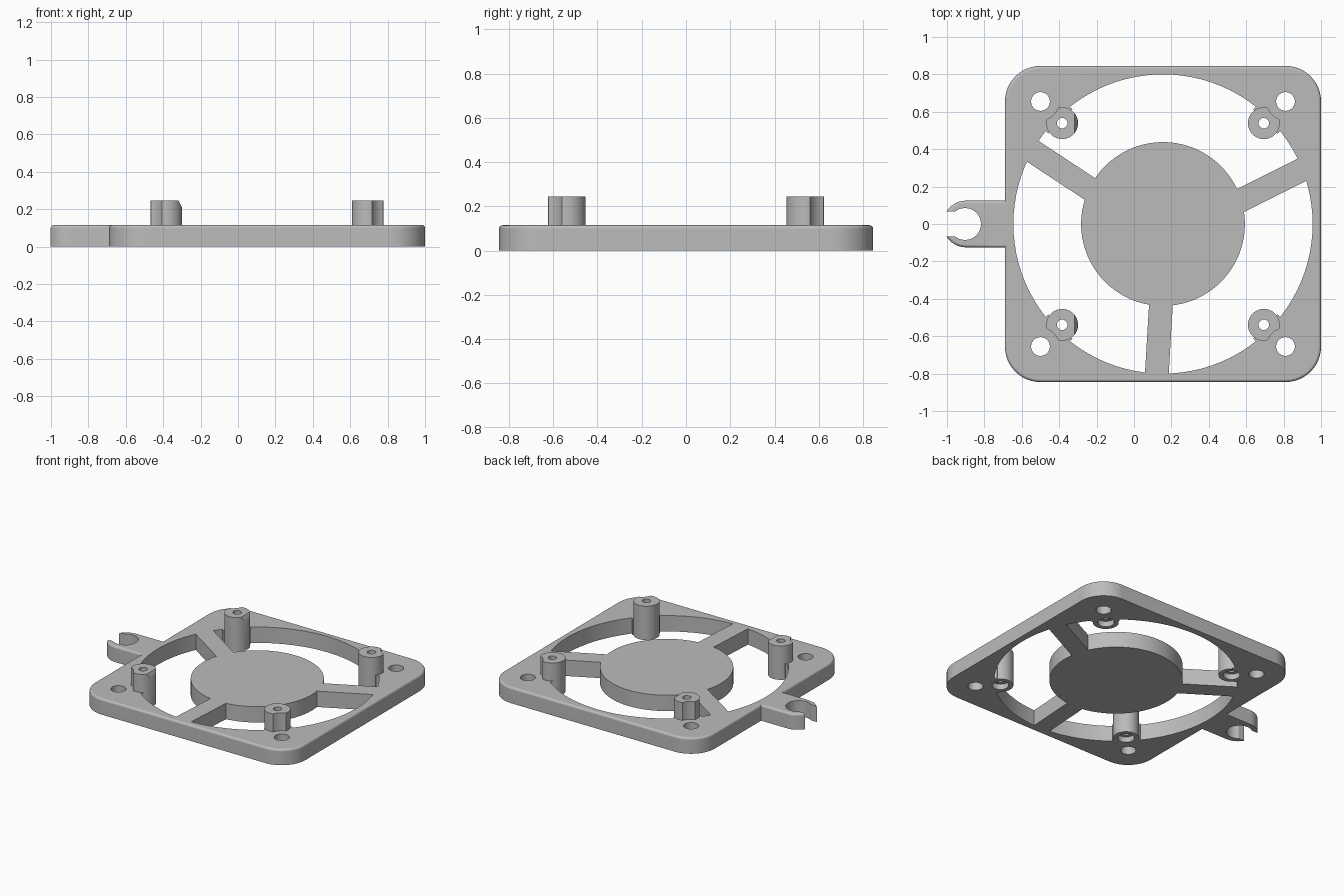
import bpy
import bmesh
from math import cos, sin, pi, radians
from mathutils import Vector, Matrix

cube = bpy.data.objects.get("Cube")
if cube:
    bpy.data.objects.remove(cube)

THICK = 0.115          # plate thickness
CX = 0.155             # centre of the fan opening
HALF = 0.845           # half side of the square plate
BOSS_TOP = 0.245

grey = bpy.data.materials.new("light_grey_plastic")
grey.use_nodes = True
grey.diffuse_color = (0.5, 0.5, 0.5, 1)
grey.node_tree.nodes["Principled BSDF"].inputs["Base Color"].default_value = (0.5, 0.5, 0.5, 1)


def make_object(name, bm):
    bmesh.ops.recalc_face_normals(bm, faces=bm.faces)
    mesh = bpy.data.meshes.new(name)
    bm.to_mesh(mesh)
    bm.free()
    mesh.materials.append(grey)
    obj = bpy.data.objects.new(name, mesh)
    bpy.context.collection.objects.link(obj)
    return obj


def prism(name, outline, z0, z1, top_round=0):
    """Extrude a closed outline, optionally rounding its top rim."""
    bm = bmesh.new()
    face = bm.faces.new([bm.verts.new((x, y, z0)) for x, y in outline])
    new = bmesh.ops.extrude_face_region(bm, geom=[face])["geom"]
    bmesh.ops.translate(bm, verts=[v for v in new if isinstance(v, bmesh.types.BMVert)],
                        vec=(0, 0, z1 - z0))
    if top_round:
        rim = [e for e in bm.edges if all(abs(v.co.z - z1) < 1e-5 for v in e.verts)]
        bmesh.ops.bevel(bm, geom=rim, offset=top_round, segments=4, profile=0.5, affect='EDGES')
    return make_object(name, bm)


def cylinder(name, x, y, radius, z0, z1, sides=48):
    ring = [(x + radius * cos(2 * pi * i / sides), y + radius * sin(2 * pi * i / sides))
            for i in range(sides)]
    return prism(name, ring, z0, z1)


def box(name, size, matrix):
    bm = bmesh.new()
    bmesh.ops.create_cube(bm, size=1, matrix=matrix @ Matrix.Diagonal((*size, 1)))
    return make_object(name, bm)


def bar(name, x, y, angle, start, end, width, z0, z1):
    """Straight bar running outward from a point at the given angle."""
    m = (Matrix.Translation((x, y, (z0 + z1) / 2)) @ Matrix.Rotation(angle, 4, 'Z')
         @ Matrix.Translation(((start + end) / 2, 0, 0)))
    return box(name, (end - start, width, z1 - z0), m)


def combine(target, tool, operation):
    """Apply one boolean and discard the tool."""
    mod = target.modifiers.new("bool", 'BOOLEAN')
    mod.operation = operation
    mod.solver = 'EXACT'
    mod.object = tool
    bpy.context.view_layer.update()
    graph = bpy.context.evaluated_depsgraph_get()
    mesh = bpy.data.meshes.new_from_object(target.evaluated_get(graph))
    target.modifiers.clear()
    target.data = mesh
    bpy.data.objects.remove(tool)


def arc(x, y, radius, a0, a1, steps):
    return [(x + radius * cos(radians(a0 + (a1 - a0) * i / steps)),
             y + radius * sin(radians(a0 + (a1 - a0) * i / steps))) for i in range(steps + 1)]


# Rounded square plate
r = 0.19
c = HALF - r
outline = []
for k, (sx, sy) in enumerate([(1, 1), (-1, 1), (-1, -1), (1, -1)]):
    outline += arc(CX + sx * c, sy * c, r, 90 * k, 90 * k + 90, 12)
plate = prism("fan_mount_plate", outline, 0, THICK, 0.016)

# Cable clip arm on the side
arm_outline = arc(-0.897, 0, 0.125, 90, 270, 24) + [(-0.66, -0.125), (-0.66, 0.125)]
combine(plate, prism("cable_clip", arm_outline, 0, THICK, 0.016), 'UNION')
combine(plate, cylinder("clip_hole", -0.903, 0, 0.085, -0.1, 0.3), 'DIFFERENCE')
combine(plate, bar("clip_slot", -0.903, 0, pi, 0, 0.2, 0.135, -0.1, 0.3), 'DIFFERENCE')

corners = [(sx, sy) for sx in (-1, 1) for sy in (-1, 1)]
BOSS = 0.539           # boss offset from the centre
SCREW = 0.655          # corner hole offset

# Fan opening: a round void that leaves the hub, spokes and boss necks standing
void = cylinder("opening", CX, 0, 0.8, -0.1, 0.3, 96)
combine(void, cylinder("hub", CX, 0, 0.438, -0.2, 0.4, 80), 'DIFFERENCE')
for i in range(3):
    spoke = bar("spoke", CX + 0.01, -0.077, radians(26.6 + 120 * i), 0.2, 1.1, 0.127, -0.2, 0.4)
    combine(void, spoke, 'DIFFERENCE')
for sx, sy in corners:
    direction = Vector((sx, sy)).to_3d()
    angle = Vector((1, 0)).angle_signed(Vector((sx, sy))) * -1
    neck = bar("boss_neck", CX, 0, angle, 0.775, 0.9, 0.185, -0.2, 0.4)
    combine(void, neck, 'DIFFERENCE')
combine(plate, void, 'DIFFERENCE')

# Screw bosses, relieved around the corner screws
for sx, sy in corners:
    bx, by = CX + sx * BOSS, sy * BOSS
    hx, hy = CX + sx * SCREW, sy * SCREW
    boss = cylinder("screw_boss", bx, by, 0.085, 0, BOSS_TOP)
    combine(boss, cylinder("screw_head_relief", hx, hy, 0.1, THICK, 0.4), 'DIFFERENCE')
    if sx < 0:
        # Sloped flat on the inner side of the bosses nearest the clip
        tilt = radians(27.5)
        normal = Vector((cos(tilt), 0, sin(tilt)))
        place = Matrix.Translation(Vector((bx + 0.066, by, BOSS_TOP)) + normal * 0.05)
        chamfer = box("boss_chamfer", (0.1, 0.3, 0.3), place @ Matrix.Rotation(-tilt, 4, 'Y'))
        combine(boss, chamfer, 'DIFFERENCE')
    combine(plate, boss, 'UNION')
    # Pilot hole, underside counterbore and corner mounting hole
    combine(plate, cylinder("pilot_hole", bx, by, 0.028, -0.1, 0.4, 32), 'DIFFERENCE')
    combine(plate, cylinder("counterbore", bx, by, 0.055, -0.1, 0.04, 32), 'DIFFERENCE')
    combine(plate, cylinder("mounting_hole", hx, hy, 0.05, -0.1, 0.4, 40), 'DIFFERENCE')

# Smooth the curved walls, keep the edges crisp
bpy.ops.object.select_all(action='DESELECT')
plate.select_set(True)
bpy.context.view_layer.objects.active = plate
bpy.ops.object.shade_smooth_by_angle(angle=radians(30))
weighted = plate.modifiers.new("weighted_normals", 'WEIGHTED_NORMAL')
weighted.keep_sharp = True
